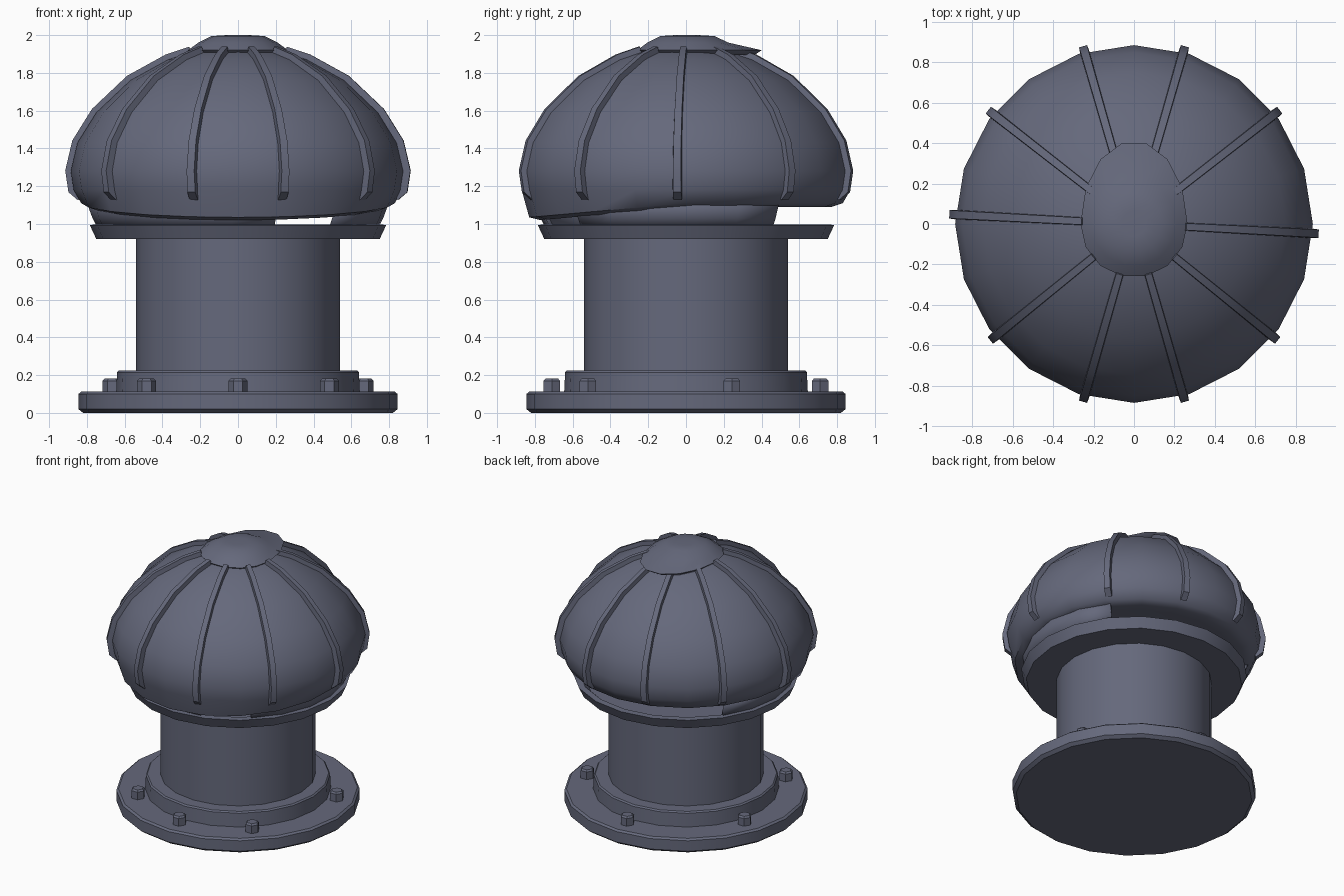
import bpy, bmesh
from math import sin, cos, pi, radians
from mathutils import Vector

cube = bpy.data.objects.get("Cube")
if cube:
    bpy.data.objects.remove(cube, do_unlink=True)

SIDES = 20
metal = bpy.data.materials.new("slate grey metal")
metal.use_nodes = True
COLOUR = (0.13, 0.14, 0.20, 1)
metal.diffuse_color = COLOUR
metal.node_tree.nodes["Principled BSDF"].inputs["Base Color"].default_value = COLOUR


def finish(name, bm, angle=35, recalc=True):
    bmesh.ops.remove_doubles(bm, verts=bm.verts[:], dist=0.0005)
    if recalc:
        bmesh.ops.recalc_face_normals(bm, faces=bm.faces[:])
    mesh = bpy.data.meshes.new(name)
    bm.to_mesh(mesh)
    bm.free()
    mesh.materials.append(metal)
    for p in mesh.polygons:
        p.use_smooth = True
    mesh.set_sharp_from_angle(angle=radians(angle))
    ob = bpy.data.objects.new(name, mesh)
    bpy.context.collection.objects.link(ob)
    return ob


def skin(bm, rings, closed=True):
    """Join successive rings of equal length with quads."""
    rows = [[bm.verts.new(p) for p in ring] for ring in rings]
    n = len(rows[0])
    for a, b in zip(rows, rows[1:]):
        for i in range(n if closed else n - 1):
            j = (i + 1) % n
            bm.faces.new((a[i], a[j], b[j], b[i]))
    return rows


def lathe(name, profile, sides=SIDES, shape=None, angle=35):
    """Turn a profile of (radius, height); shape may move each point."""
    bm = bmesh.new()
    rings = []
    for r, z in profile:
        ring = []
        for i in range(sides):
            a = 2 * pi * i / sides
            p = Vector((r * cos(a), r * sin(a), z))
            ring.append(shape(p) if shape else p)
        rings.append(ring)
    rows = skin(bm, rings)
    bm.faces.new(rows[0][::-1])
    bm.faces.new(rows[-1])
    return finish(name, bm, angle)


# Base flange, collar and column
lathe("base_flange", [(0.82, 0), (0.845, 0.02), (0.845, 0.10), (0.83, 0.112)])
lathe("base_collar", [(0.645, 0.11), (0.64, 0.215), (0.63, 0.225)])
lathe("column", [(0.54, 0.2), (0.54, 0.94)])

# Bolts around the base flange
for k, deg in enumerate((-90, -47, 20, 90, 160, 227)):
    a = radians(deg)
    bolt = lathe(f"bolt_{k + 1}", [(0.05, 0.1), (0.05, 0.17), (0.038, 0.182)], 6)
    bolt.location = (0.71 * cos(a), 0.71 * sin(a), 0)

# Upper flange with a flared rim
lathe("upper_flange", [(0.75, 0.92), (0.785, 0.995), (0.74, 0.998), (0.70, 0.96)])


# Broken neck sections between the upper flange and the dome
def neck(name, start, end, steps):
    bm = bmesh.new()
    rings = []
    for r, z in ((0.74, 0.97), (0.77, 1.03), (0.80, 1.11)):
        angles = [radians(start + (end - start) * i / steps) for i in range(steps + 1)]
        rings.append([(r * cos(a), r * sin(a), z) for a in angles])
    skin(bm, rings, closed=False)
    ob = finish(name, bm, recalc=False)
    solid = ob.modifiers.new("thickness", "SOLIDIFY")
    solid.thickness = 0.02


neck("neck_right", -48, 38, 5)
neck("neck_left", 145, 285, 8)

# Dome shell, with its lower lip sagging towards the front
DOME = [(0.87, 1.18), (0.885, 1.28), (0.85, 1.43), (0.75, 1.59), (0.57, 1.76),
        (0.37, 1.87), (0.17, 1.935)]


def sag(p):
    if p.z < 1.15 and p.y < 0:
        p.z += 0.09 * p.y
    return p


lathe("dome", [(0.70, 1.10), (0.77, 1.09), (0.83, 1.11)] + DOME, shape=sag, angle=50)

# Ribs running down the dome
RIB = [(0.83, 1.15)] + DOME[:-1] + [(0.25, 1.91)]
for k, deg in enumerate((-3, 38, 74, 106, 142, 177, 219, 254, 286, 321)):
    a = radians(deg)
    out, side = Vector((cos(a), sin(a), 0)), Vector((-sin(a), cos(a), 0))
    bm = bmesh.new()
    sections = []
    for i, (r, z) in enumerate(RIB):
        r0, z0 = RIB[max(i - 1, 0)]
        r1, z1 = RIB[min(i + 1, len(RIB) - 1)]
        normal = (out * (z1 - z0) + Vector((0, 0, r0 - r1))).normalized()
        centre = out * r + Vector((0, 0, z))
        half = 0.028 - 0.001 * i
        sections.append([centre + side * s * half + normal * h
                         for s, h in ((-1, -0.03), (-0.8, 0.03), (0.8, 0.03), (1, -0.03))])
    rows = skin(bm, sections)
    bm.faces.new(rows[0])
    bm.faces.new(rows[-1][::-1])
    finish(f"rib_{k + 1}", bm, 40)


# Egg-shaped crown cap, drawn out towards the back
def egg(p):
    if p.y > 0:
        p.y *= 1.55 if p.z < 1.95 else 1.1
    return p


lathe("crown_cap", [(0.24, 1.895), (0.265, 1.92), (0.21, 1.96), (0.14, 1.995), (0.06, 2.0)],
      14, egg, 50)
